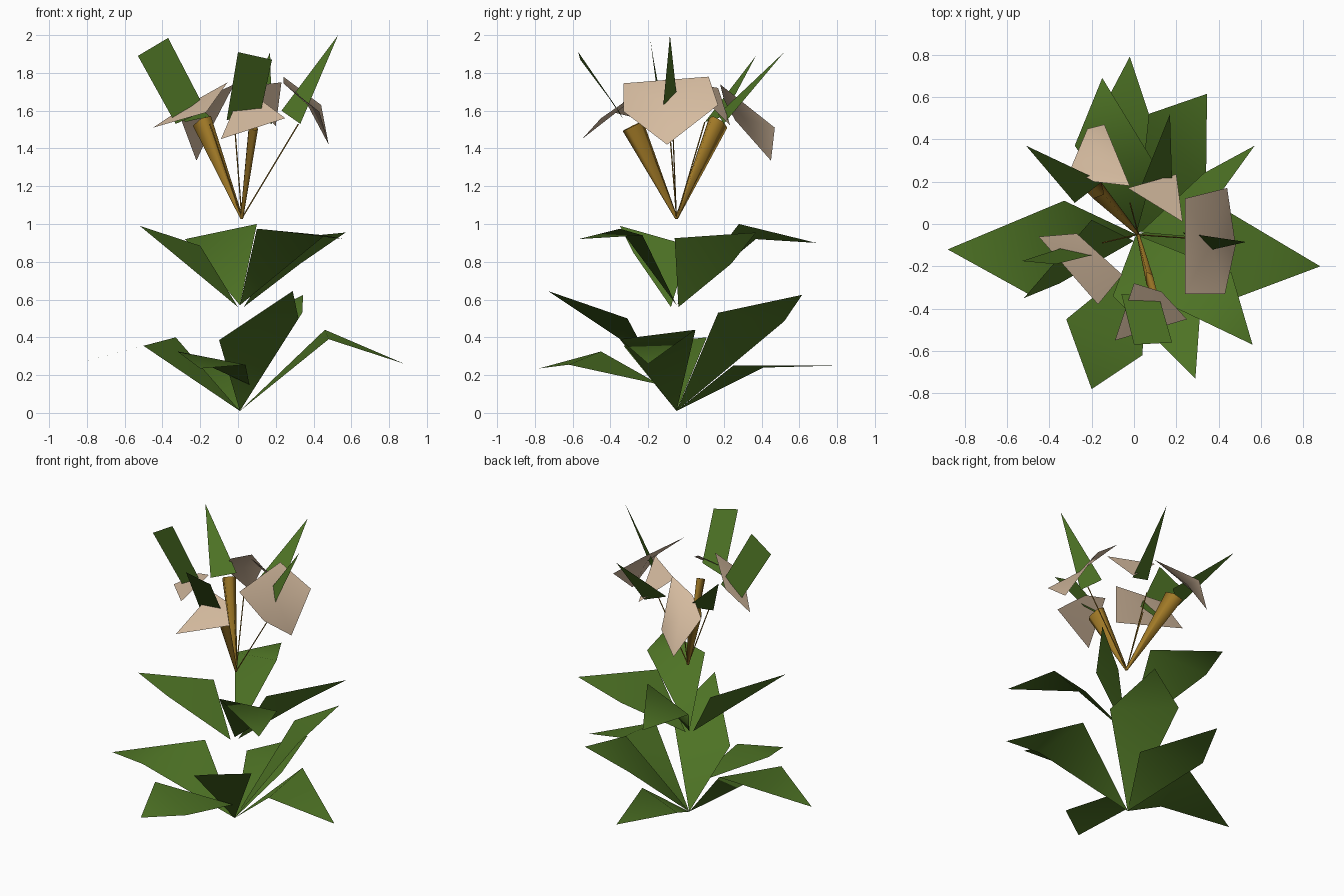
import bpy
import bmesh
import math
from mathutils import Vector

default_cube = bpy.data.objects.get("Cube")
if default_cube:
    bpy.data.objects.remove(default_cube, do_unlink=True)


def make_material(name, red, green, blue):
    material = bpy.data.materials.new(name)
    material.use_nodes = True
    colour = (red, green, blue, 1)
    material.diffuse_color = colour
    shader = next(n for n in material.node_tree.nodes if n.type == 'BSDF_PRINCIPLED')
    shader.inputs["Base Color"].default_value = colour
    return material


leaf_green = make_material("leaf green", .075, .17, .018)
petal_beige = make_material("petal beige", .67, .50, .35)
stalk_gold = make_material("stalk gold", .35, .19, .02)


def finish(mesh_data, name, material, upward=True):
    """Turn a bmesh into a smooth shaded object, top sides facing up."""
    if upward:
        mesh_data.normal_update()
        for face in mesh_data.faces:
            if face.normal.z < 0:
                face.normal_flip()
    for face in mesh_data.faces:
        face.smooth = True
    mesh = bpy.data.meshes.new(name)
    mesh_data.to_mesh(mesh)
    mesh_data.free()
    mesh.materials.append(material)
    part = bpy.data.objects.new(name, mesh)
    bpy.context.collection.objects.link(part)


def leaf(name, base, tip, left, right):
    """Kite shaped blade, bent across its widest line."""
    sheet = bmesh.new()
    root, end, one, two = [sheet.verts.new(p) for p in (base, tip, left, right)]
    sheet.faces.new((root, two, one))
    sheet.faces.new((one, two, end))
    finish(sheet, name, leaf_green)


def petal(name, *outline):
    """Thin curved sheet fanned around the middle of its outline."""
    sheet = bmesh.new()
    rim = [sheet.verts.new(p) for p in outline]
    middle = sum((Vector(p) for p in outline), Vector()) / len(outline)
    hub = sheet.verts.new(middle)
    for first, second in zip(rim, rim[1:] + rim[:1]):
        sheet.faces.new((hub, first, second))
    finish(sheet, name, petal_beige)


def blade(name, *outline):
    """Straight sepal, a flat triangle or strip."""
    sheet = bmesh.new()
    sheet.faces.new([sheet.verts.new(p) for p in outline])
    finish(sheet, name, leaf_green)


flower_root = Vector((.02, -.05, 1.03))


def stalk(name, end, width, height, sides=5):
    """Open funnel widening from the flower root to its end."""
    tube = bmesh.new()
    end = Vector(end)
    axis = (end - flower_root).normalized()
    across = axis.cross(Vector((0, 0, 1))).normalized()
    upright = across.cross(axis)
    rings = []
    for centre, wide, high in ((flower_root, min(width, .008), min(height, .008)),
                               (end, width, height)):
        ring = []
        for i in range(sides):
            turn = math.tau * i / sides
            offset = across * wide * math.cos(turn) + upright * high * math.sin(turn)
            ring.append(tube.verts.new(centre + offset))
        rings.append(ring)
    lower, upper = rings
    for i in range(sides):
        j = (i + 1) % sides
        tube.faces.new((lower[i], lower[j], upper[j], upper[i]))
    finish(tube, name, stalk_gold, upward=False)


# Bottom whorl of six leaves
ground = (.01, -.05, .01)
leaf("lower_leaf_left", ground, (.88, -.2, .26), (.46, .05, .44), (.48, -.35, .39))
leaf("lower_leaf_front", ground, (.29, -.73, .645), (.32, -.31, .5), (-.1, -.34, .385))
leaf("lower_leaf_back_left", ground, (.345, .615, .625), (.07, .52, .485), (.34, .17, .53))
leaf("lower_leaf_front_right", (.06, -.14, .15), (-.2, -.78, .235), (.04, -.62, .255), (-.32, -.45, .325))
leaf("lower_leaf_right", ground, (-.88, -.12, .255), (-.5, -.33, .355), (-.33, .11, .4))
leaf("lower_leaf_back", ground, (-.02, .79, .25), (-.22, .41, .24), (.16, .25, .25))

# Middle whorl of four leaves
node = (.01, -.05, .57)
leaf("middle_leaf_front_left", node, (.56, -.57, .92), (.46, -.23, .94), (.1, -.35, .975))
leaf("middle_leaf_back", node, (-.15, .69, .9), (-.28, .37, .92), (.1, .28, 1))
leaf("middle_leaf_front_right", (0, -.08, .56), (-.52, -.35, .99), (-.35, -.28, .85), (-.2, .02, .885))
leaf("middle_leaf_back_left", (.03, -.04, .56), (.57, .37, .955), (.33, .24, .79), (.26, -.06, .925))

# Drooping petals
petal("petal_left", (.24, .12, 1.78), (.44, .17, 1.63), (.48, -.1, 1.42),
      (.43, -.33, 1.595), (.24, -.33, 1.745))
petal("petal_back_right", (-.02, .18, 1.74), (-.19, .2, 1.66), (-.3, .26, 1.55),
      (-.22, .45, 1.335), (-.14, .47, 1.51))
petal("petal_back_left", (.23, .01, 1.75), (.2, .235, 1.52), (-.03, .17, 1.72))
petal("petal_front", (0, -.28, 1.66), (.13, -.32, 1.65), (.25, -.45, 1.56),
      (-.09, -.55, 1.45))
petal("petal_right", (-.055, -.24, 1.75), (-.27, -.045, 1.63), (-.45, -.06, 1.51),
      (-.17, -.38, 1.59))

# Upright sepals
blade("sepal_front", (0, -.57, 1.91), (.18, -.56, 1.87), (.12, -.35, 1.59), (-.06, -.33, 1.55))
blade("sepal_right", (-.53, -.175, 1.89), (-.37, -.19, 1.985), (-.17, -.14, 1.6), (-.33, -.11, 1.53))
blade("sepal_left", (.53, -.085, 2), (.23, -.04, 1.6), (.33, -.13, 1.53))
blade("sepal_back_left", (.17, .52, 1.91), (.18, .2, 1.53), (.03, .17, 1.58))
blade("sepal_back_right", (-.51, .37, 1.89), (-.28, .1, 1.54), (-.15, .2, 1.57))

# Two wide funnels and three wiry stalks
stalk("funnel_back_right", (-.19, .17, 1.54), .045, .065)
stalk("funnel_front", (.08, -.28, 1.52), .022, .065)
for side, end in (("left", (.32, -.07, 1.53)), ("right", (-.15, -.09, 1.53)),
                  ("back", (-.02, .1, 1.54))):
    stalk("thin_stalk_" + side, end, .004, .004, sides=3)
